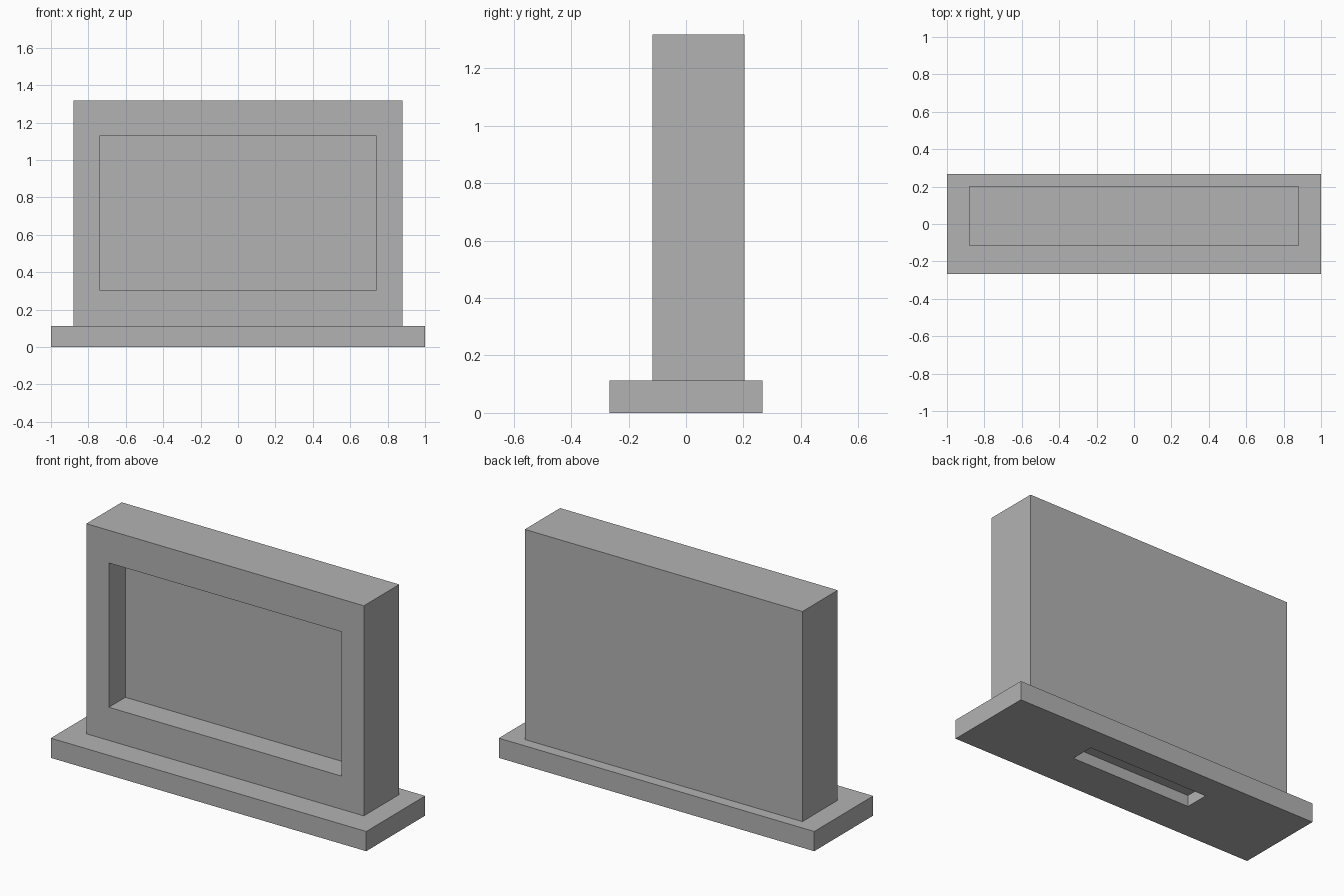
import bpy
import bmesh
from mathutils import Vector

default_cube = bpy.data.objects.get("Cube")
if default_cube:
    bpy.data.objects.remove(default_cube, do_unlink=True)

# One plain grey for the whole model
grey = bpy.data.materials.new("plain grey")
grey.use_nodes = True
grey.diffuse_color = (0.45, 0.45, 0.45, 1)
grey.node_tree.nodes["Principled BSDF"].inputs["Base Color"].default_value = grey.diffuse_color


def pocketed_box(name, low, high, direction, pocket_low, pocket_high):
    """Box with a rectangular pocket sunk into the face that points along direction."""
    low, high = Vector(low), Vector(high)
    pocket_low, pocket_high = Vector(pocket_low), Vector(pocket_high)
    direction = Vector(direction)
    bm = bmesh.new()
    bmesh.ops.create_cube(bm, size=1)
    for v in bm.verts:
        v.co = (low + high) / 2 + v.co * (high - low)
    bm.normal_update()

    # Inset the chosen face, fit it to the pocket opening, then sink the floor
    face = max(bm.faces, key=lambda f: f.normal.dot(direction))
    axis = max(range(3), key=lambda i: abs(direction[i]))
    centre = face.calc_center_median()
    bmesh.ops.inset_region(bm, faces=[face], thickness=0.02)

    def fit(verts, level):
        for v in verts:
            v.co = [level if i == axis else
                    (pocket_high[i] if v.co[i] > centre[i] else pocket_low[i])
                    for i in range(3)]

    fit(face.verts, centre[axis])
    floor = bmesh.ops.extrude_discrete_faces(bm, faces=[face])["faces"][0]
    fit(floor.verts, pocket_high[axis] if direction[axis] < 0 else pocket_low[axis])
    bmesh.ops.recalc_face_normals(bm, faces=bm.faces)

    mesh = bpy.data.meshes.new(name)
    bm.to_mesh(mesh)
    bm.free()
    mesh.materials.append(grey)
    obj = bpy.data.objects.new(name, mesh)
    bpy.context.collection.objects.link(obj)
    return obj


# Base plate with a shallow slot underneath
pocketed_box("base_plate", (-1, -0.267, 0), (1, 0.267, 0.113), (0, 0, -1),
             (-0.393, -0.027, 0), (0.393, 0.116, 0.066))

# Upright frame with a recessed panel in the front
pocketed_box("frame_body", (-0.88, -0.117, 0.113), (0.88, 0.203, 1.317), (0, -1, 0),
             (-0.737, -0.117, 0.303), (0.737, 0.033, 1.13))
